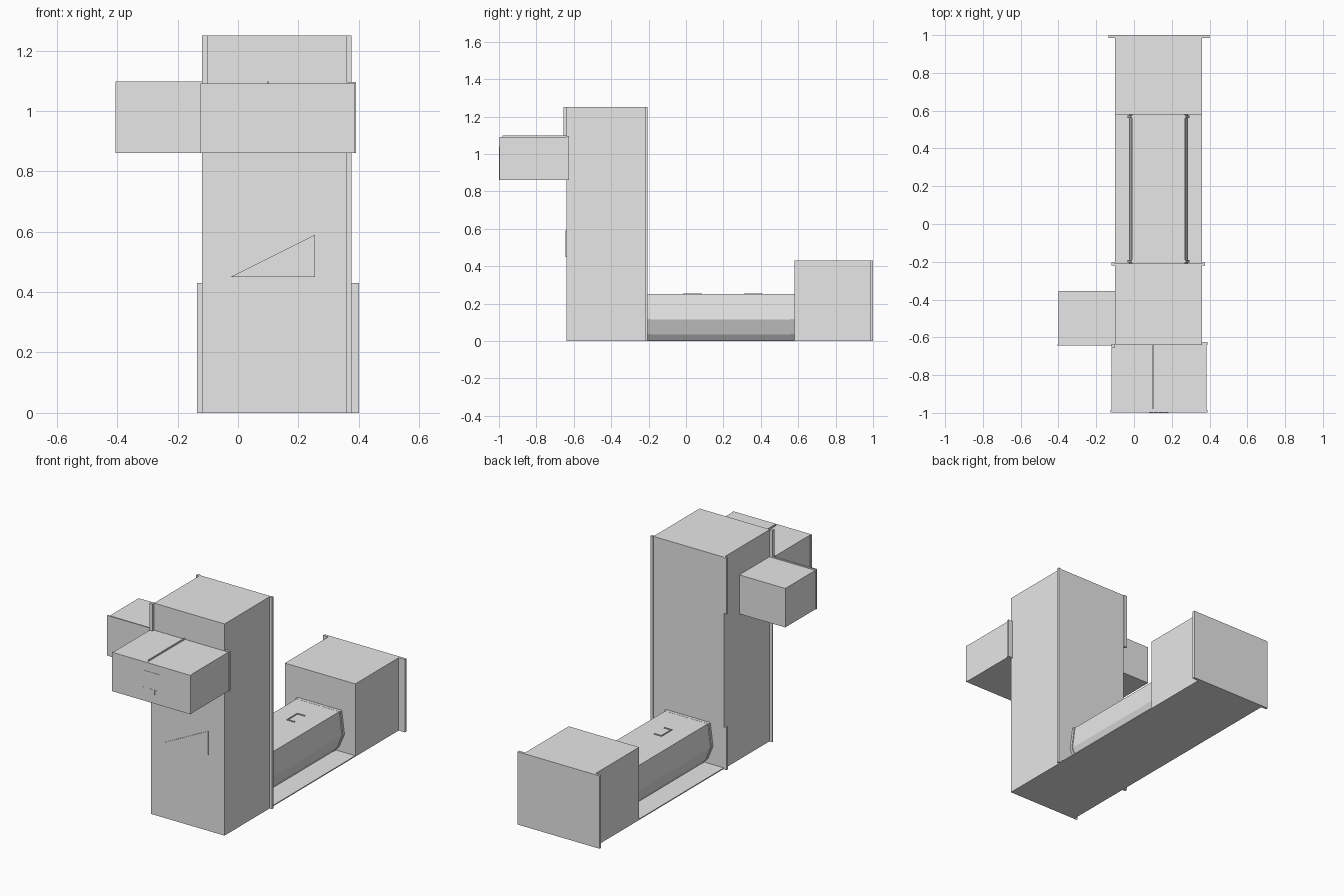
import bpy
import bmesh

cube = bpy.data.objects.get("Cube")
if cube:
    bpy.data.objects.remove(cube, do_unlink=True)

grey = bpy.data.materials.new("plain_grey")
grey.use_nodes = True
grey.diffuse_color = (0.8, 0.8, 0.8, 1)
grey.node_tree.nodes["Principled BSDF"].inputs["Base Color"].default_value = (0.8, 0.8, 0.8, 1)


def finish(name, bm):
    bmesh.ops.recalc_face_normals(bm, faces=bm.faces)
    mesh = bpy.data.meshes.new(name)
    bm.to_mesh(mesh)
    bm.free()
    mesh.materials.append(grey)
    obj = bpy.data.objects.new(name, mesh)
    bpy.context.collection.objects.link(obj)
    return obj


def box(name, x, y, z):
    """Box from its (min, max) range on each axis."""
    bm = bmesh.new()
    bmesh.ops.create_cube(bm, size=1)
    for v in bm.verts:
        v.co = [r[0] + (c + 0.5) * (r[1] - r[0]) for r, c in zip((x, y, z), v.co)]
    return finish(name, bm)


def prism(name, outline, y0, y1):
    """Extrude an x-z outline along y."""
    bm = bmesh.new()
    face = bm.faces.new([bm.verts.new((x, y0, z)) for x, z in outline])
    ext = bmesh.ops.extrude_face_region(bm, geom=[face])
    for v in ext["geom"]:
        if isinstance(v, bmesh.types.BMVert):
            v.co.y = y1
    return finish(name, bm)


BODY_X = (-0.10, 0.36)
TOP = 1.25

# Main volumes
box("base_plate", BODY_X, (-0.64, 0.98), (0, 0.006))
box("tower", BODY_X, (-0.64, -0.21), (0, TOP))
box("rear_block", BODY_X, (0.58, 0.985), (0, 0.43))
box("rear_panel", (-0.135, 0.40), (0.985, 1.0), (0, 0.43))

# Thin trims along the tower corners
box("tower_back_right_trim_upper", (-0.12, -0.10), (-0.22, -0.205), (0.92, TOP))
box("tower_back_right_trim_lower", (-0.12, -0.10), (-0.22, -0.205), (0, 0.25))
box("tower_back_left_trim", (0.36, 0.376), (-0.22, -0.205), (0, TOP))
box("tower_front_trim_upper", (-0.12, -0.10), (-0.655, -0.635), (0.86, TOP))
box("tower_front_trim_lower", (-0.12, -0.10), (-0.64, -0.635), (0, 0.86))

# Faceted link between the tower and the rear block
mid = 0.13
half = [(0.10, 0.004), (0.125, 0.035), (0.157, 0.115), (0.14, 0.25)]
outline = [(mid + x, z) for x, z in half] + [(mid - x, z) for x, z in reversed(half)]
prism("link_body", outline, -0.21, 0.58)
rim = [(mid + (x - mid) * 1.04, z * 0.995 + 0.002) for x, z in outline]
for name, y in (("link_front_rim", -0.205), ("link_rear_rim", 0.56)):
    prism(name, rim, y, y + 0.015)

# U-shaped clips on the link
for i, y in enumerate((0.035, 0.36)):
    for part, xs, ys in (("bar", (0.10, 0.106), (y - 0.05, y + 0.05)),
                         ("near_arm", (0.10, 0.15), (y - 0.05, y - 0.044)),
                         ("far_arm", (0.10, 0.15), (y + 0.044, y + 0.05))):
        box(f"link_clip_{part}_{i + 1}", xs, ys, (0.248, 0.255))

# Front cabin with its roof seam and side trim
box("front_cabin", (-0.12, 0.385), (-0.985, -0.63), (0.86, 1.09))
box("front_cabin_panel", (-0.125, 0.388), (-0.997, -0.985), (0.86, 1.09))
box("front_cabin_roof_seam", (0.097, 0.103), (-0.98, -0.64), (1.085, 1.098))
box("front_cabin_trim", (0.36, 0.39), (-0.64, -0.625), (0.86, 1.095))

# Door with a row of small panes
box("door", (0.076, 0.186), (-0.999, -0.996), (0.862, 1.04))
for i in range(4):
    x = 0.079 + i * 0.027
    box(f"door_pane_{i + 1}", (x, x + 0.023), (-1.0, -0.998), (0.912, 0.942))

# Side cabin
box("side_cabin", (-0.40, -0.10), (-0.635, -0.355), (0.86, 1.09))
box("side_cabin_front_panel", (-0.405, -0.10), (-0.643, -0.635), (0.86, 1.097))

# Triangular plate on the tower front
prism("triangle_plate", [(-0.025, 0.45), (0.255, 0.45), (0.255, 0.59)], -0.645, -0.638)
